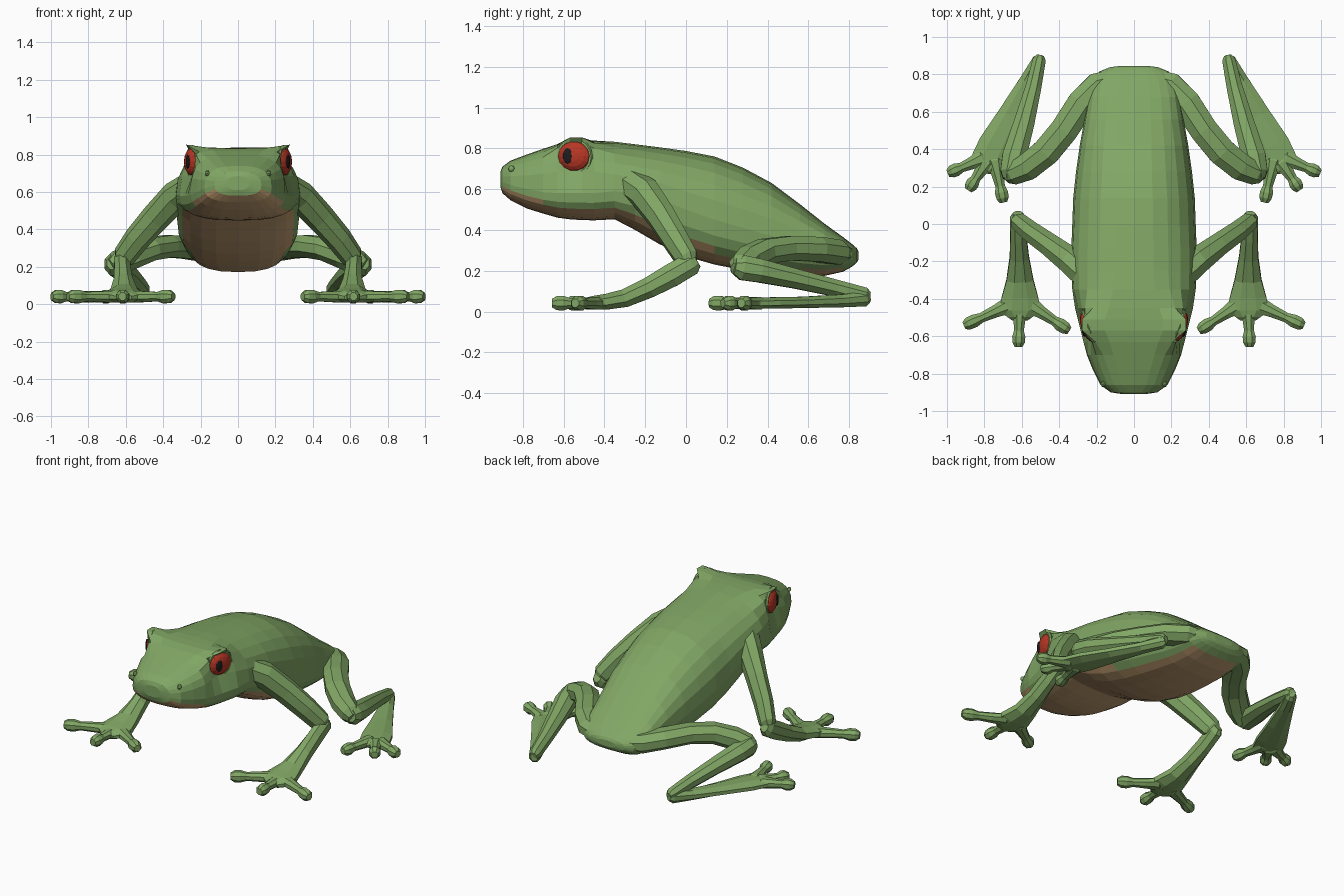
import bpy, bmesh, math
from mathutils import Vector, Matrix


def material(name, rgb):
    m = bpy.data.materials.new(name)
    m.diffuse_color = (*rgb, 1)
    return m


GREEN = material("skin green", (0.22, 0.385, 0.13))
BROWN = material("belly brown", (0.55, 0.35, 0.17))
RED = material("eye red", (0.47, 0.038, 0.018))
BLACK = material("pupil black", (0.012, 0.012, 0.014))


def finish(bm, name, mats, mirror=True):
    bmesh.ops.recalc_face_normals(bm, faces=bm.faces)
    me = bpy.data.meshes.new(name)
    bm.to_mesh(me)
    bm.free()
    ob = bpy.data.objects.new(name, me)
    bpy.context.collection.objects.link(ob)
    for m in mats:
        me.materials.append(m)
    if mirror:
        ob.modifiers.new("mirror", "MIRROR")
    return ob


def loft(bm, rings):
    """Skin a list of equal point rings and cap both ends."""
    rows = [[bm.verts.new(p) for p in r] for r in rings]
    n = len(rows[0])
    sides = []
    for a, b in zip(rows, rows[1:]):
        for k in range(n):
            j = (k + 1) % n
            sides.append((k, bm.faces.new((a[k], a[j], b[j], b[k]))))
    bm.faces.new(rows[0])
    bm.faces.new(rows[-1])
    return sides


def tube(name, pts, n=8):
    """Sweep an oval along pts of (x, y, z, side radius, height radius)."""
    P = [Vector(p[:3]) for p in pts]
    rings = []
    last = len(P) - 1
    for i, p in enumerate(pts):
        t = (P[min(i + 1, last)] - P[max(i - 1, 0)]).normalized()
        side = t.cross(Vector((0, 0, 1))).normalized()
        up = side.cross(t)

        def ring(c, s):
            return [c + side * (math.cos(a) * p[3] * s) + up * (math.sin(a) * p[4] * s)
                    for a in (2 * math.pi * (k + 0.5) / n for k in range(n))]
        cap = t * (min(p[3], p[4]) * 0.65)
        if i == 0:
            rings.append(ring(P[i] - cap, 0.6))
        rings.append(ring(P[i], 1))
        if i == last:
            rings.append(ring(P[i] + cap, 0.6))
    bm = bmesh.new()
    loft(bm, rings)
    return finish(bm, name, [GREEN])


def ellipsoid(name, mat, centre, radii, rot=Matrix(), u=14, v=8):
    bm = bmesh.new()
    M = Matrix.Translation(centre) @ rot @ Matrix.Diagonal((*radii, 1))
    # poles point along local x
    bmesh.ops.create_uvsphere(bm, u_segments=u, v_segments=v, radius=1,
                              matrix=M @ Matrix.Rotation(math.pi / 2, 4, "Y"))
    return finish(bm, name, [mat])


# Body and head: y, half width, top, bottom, widest height, upper roundness
stations = [
    (-0.91, 0.06, 0.685, 0.61, 0.645, 2.4),
    (-0.90, 0.125, 0.71, 0.58, 0.635, 2.5),
    (-0.86, 0.18, 0.74, 0.545, 0.62, 2.7),
    (-0.78, 0.22, 0.77, 0.505, 0.60, 2.9),
    (-0.70, 0.252, 0.798, 0.48, 0.585, 3.2),
    (-0.63, 0.27, 0.82, 0.46, 0.58, 3.4),
    (-0.57, 0.285, 0.832, 0.452, 0.58, 3.4),
    (-0.51, 0.30, 0.836, 0.448, 0.58, 3.3),
    (-0.45, 0.315, 0.838, 0.447, 0.58, 3.0),
    (-0.35, 0.33, 0.832, 0.452, 0.59, 2.5),
    (-0.25, 0.335, 0.82, 0.40, 0.58, 2.3),
    (-0.13, 0.335, 0.805, 0.33, 0.55, 2.3),
    (0.0, 0.33, 0.787, 0.27, 0.50, 2.3),
    (0.14, 0.325, 0.76, 0.23, 0.45, 2.3),
    (0.28, 0.31, 0.705, 0.203, 0.41, 2.3),
    (0.42, 0.29, 0.63, 0.185, 0.37, 2.4),
    (0.56, 0.265, 0.525, 0.172, 0.33, 2.5),
    (0.68, 0.245, 0.43, 0.175, 0.30, 2.6),
    (0.77, 0.225, 0.365, 0.195, 0.28, 2.6),
    (0.815, 0.185, 0.33, 0.22, 0.275, 2.5),
    (0.838, 0.13, 0.31, 0.24, 0.275, 2.4),
    (0.846, 0.07, 0.295, 0.255, 0.275, 2.4),
]
N = 24
# ring points pulled into a slanted eye socket (1-3) and a flared brow (4, 5)
brow = {1: (0.252, 0.686), 2: (0.238, 0.745), 3: (0.252, 0.826),
        4: (0.292, 0.860), 5: (0.16, 0.838)}
rings = []
for y, w, top, bot, zm, e in stations:
    ring = []
    for k in range(N):
        a = 2 * math.pi * k / N
        c, s = math.cos(a), math.sin(a)
        q, h = (e, top - zm) if s >= 0 else (2.6, zm - bot)
        x = w * math.copysign(abs(c) ** (2 / q), c)
        z = zm + h * math.copysign(abs(s) ** (2 / q), s)
        m = k if k in brow else N // 2 - k
        if m in brow:
            bx, bz = brow[m]
            if m < 4:
                g = math.exp(-((y + 0.545) / 0.095) ** 4)
                bx += 0.3 * (y + 0.55)
            else:
                g = math.exp(-((y + 0.54) / 0.075) ** 2)
            x += (math.copysign(bx, c) - x) * g
            z += (bz - z) * g
        ring.append((x, y, z))
    rings.append(ring)
bm = bmesh.new()
for k, f in loft(bm, rings):
    y = f.calc_center_median().y
    # brown throat and belly, narrowing towards the rear
    half = 75 if y < -0.72 else 60 if y < 0.1 else 45
    if abs((k + 0.5) * 360 / N - 270) < half and -0.885 < y < 0.76:
        f.material_index = 1
finish(bm, "body", [GREEN, BROWN], mirror=False)

# Eyes, pupils, rims and nostrils
look = Matrix.Rotation(math.radians(-18), 4, "Z")
ellipsoid("eye", RED, (0.246, -0.548, 0.762), (0.036, 0.084, 0.074), look)
ellipsoid("pupil", BLACK, (0.269, -0.581, 0.762), (0.008, 0.024, 0.039), look, 12, 6)
bpy.ops.mesh.primitive_torus_add(major_segments=16, minor_segments=6,
                                 major_radius=0.085, minor_radius=0.011)
rim = bpy.context.object
rim.name = "eye_rim"
rim.data.transform(Matrix.Translation((0.243, -0.548, 0.757)) @ look
                   @ Matrix.Rotation(math.pi / 2, 4, "Y"))
rim.data.materials.append(GREEN)
rim.modifiers.new("mirror", "MIRROR")
ellipsoid("nostril", GREEN, (0.165, -0.856, 0.70), (0.012, 0.016, 0.016), u=8, v=6)

# Front legs
tube("upper_arm", [(0.25, -0.28, 0.63, 0.08, 0.08), (0.335, -0.20, 0.575, 0.078, 0.085),
                   (0.44, -0.12, 0.465, 0.066, 0.08), (0.54, -0.05, 0.35, 0.06, 0.074),
                   (0.61, 0.007, 0.255, 0.052, 0.066)])
tube("forearm", [(0.62, 0.028, 0.235, 0.046, 0.06), (0.618, -0.07, 0.178, 0.047, 0.062),
                 (0.613, -0.18, 0.118, 0.056, 0.055), (0.61, -0.30, 0.065, 0.078, 0.048),
                 (0.61, -0.39, 0.048, 0.105, 0.042), (0.61, -0.46, 0.042, 0.118, 0.036),
                 (0.61, -0.495, 0.038, 0.075, 0.03)])


def toe(name, start, tip):
    """Thin toe ending in a round pad."""
    a, b = Vector((*start, 0.04)), Vector((*tip, 0.041))
    tube(name, [(*a.lerp(b, f), rx, rz) for f, rx, rz in
                ((0, 0.052, 0.034), (0.35, 0.036, 0.031), (0.68, 0.028, 0.027),
                 (0.85, 0.038, 0.039), (1, 0.036, 0.037))])


toe("front_toe_outer", (0.66, -0.43), (0.888, -0.534))
toe("front_toe_middle", (0.61, -0.43), (0.617, -0.634))
toe("front_toe_inner", (0.56, -0.43), (0.365, -0.558))

# Hind legs
tube("thigh", [(0.10, 0.765, 0.28, 0.07, 0.055), (0.19, 0.735, 0.29, 0.083, 0.066),
               (0.28, 0.645, 0.305, 0.083, 0.066), (0.375, 0.50, 0.31, 0.081, 0.064),
               (0.47, 0.385, 0.295, 0.081, 0.066), (0.57, 0.305, 0.255, 0.078, 0.07),
               (0.645, 0.27, 0.22, 0.065, 0.068)])
tube("shin", [(0.66, 0.275, 0.215, 0.06, 0.066), (0.64, 0.36, 0.20, 0.07, 0.062),
              (0.588, 0.54, 0.16, 0.06, 0.052), (0.538, 0.73, 0.115, 0.046, 0.045),
              (0.507, 0.875, 0.078, 0.038, 0.043)])
tube("hind_foot", [(0.51, 0.875, 0.062, 0.037, 0.04), (0.57, 0.76, 0.052, 0.048, 0.034),
                   (0.66, 0.58, 0.045, 0.074, 0.03), (0.74, 0.42, 0.042, 0.10, 0.03),
                   (0.785, 0.325, 0.04, 0.10, 0.028), (0.80, 0.295, 0.038, 0.06, 0.024)])
toe("hind_toe_outer", (0.81, 0.35), (0.974, 0.28))
toe("hind_toe_middle", (0.79, 0.33), (0.874, 0.20))
toe("hind_toe_inner", (0.745, 0.34), (0.702, 0.138))
